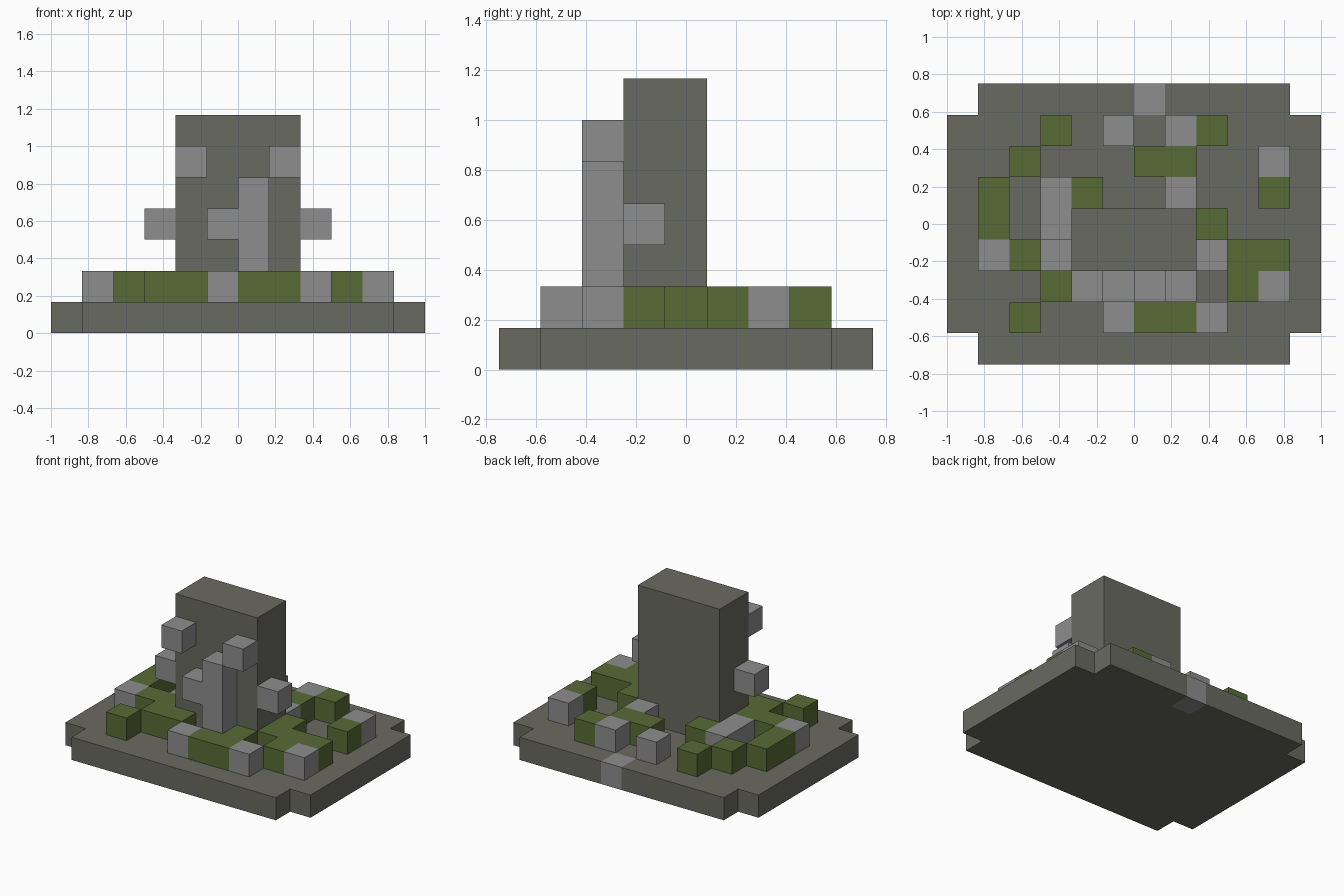
import bpy
import bmesh
from mathutils import Vector

if "Cube" in bpy.data.objects:
    bpy.data.objects.remove(bpy.data.objects["Cube"], do_unlink=True)

CELL = 1 / 6
ORIGIN = Vector((-1, -0.75, 0))


def material(name, rgb):
    mat = bpy.data.materials.new(name)
    mat.use_nodes = True
    linear = [((c / 255 + 0.055) / 1.055) ** 2.4 for c in rgb] + [1]
    mat.diffuse_color = linear
    mat.node_tree.nodes["Principled BSDF"].inputs["Base Color"].default_value = linear
    return mat


dark_stone = material("dark stone", (106, 106, 98))
light_stone = material("light stone", (141, 141, 141))
moss = material("moss green", (89, 107, 53))


def point(i, j, k):
    """Grid corner to model position."""
    return ORIGIN + Vector((i, j, k)) * CELL


def finish(bm, name, mat):
    bmesh.ops.remove_doubles(bm, verts=bm.verts, dist=0.001)
    bmesh.ops.recalc_face_normals(bm, faces=bm.faces)
    mesh = bpy.data.meshes.new(name)
    bm.to_mesh(mesh)
    bm.free()
    mesh.materials.append(mat)
    obj = bpy.data.objects.new(name, mesh)
    bpy.context.collection.objects.link(obj)
    return obj


def slab(name, mat, outline, low, high):
    """Extrude a grid outline between two layers."""
    bm = bmesh.new()
    face = bm.faces.new([bm.verts.new(point(i, j, low)) for i, j in outline])
    top = bmesh.ops.extrude_face_region(bm, geom=[face], use_keep_orig=True)
    verts = [v for v in top["geom"] if isinstance(v, bmesh.types.BMVert)]
    bmesh.ops.translate(bm, verts=verts, vec=(0, 0, (high - low) * CELL))
    return finish(bm, name, mat)


def blocks(name, mat, cells):
    """Join unit blocks, leaving out the faces they share."""
    cells = set(cells)
    bm = bmesh.new()
    for cell in cells:
        for axis in range(3):
            for side in (0, 1):
                near = list(cell)
                near[axis] += 2 * side - 1
                if tuple(near) in cells:
                    continue
                corners = []
                for a, b in ((0, 0), (1, 0), (1, 1), (0, 1)):
                    c = list(cell)
                    c[axis] += side
                    c[(axis + 1) % 3] += a
                    c[(axis + 2) % 3] += b
                    corners.append(bm.verts.new(point(*c)))
                if not side:
                    corners.reverse()
                bm.faces.new(corners)
    return finish(bm, name, mat)


# Base slab with stepped corners and a notch for the inlaid back stone
slab("base_slab", dark_stone,
     [(1, 0), (11, 0), (11, 1), (12, 1), (12, 8), (11, 8), (11, 9), (7, 9),
      (7, 8), (6, 8), (6, 9), (1, 9), (1, 8), (0, 8), (0, 1), (1, 1)], 0, 1)
blocks("inlaid_back_stone", light_stone, [(6, 8, 0)])

# Central tower
slab("tower", dark_stone, [(4, 3), (8, 3), (8, 5), (4, 5)], 1, 7)

# Rubble lying on the base, back row first: M is moss, S is light stone
RUBBLE = [
    "...M.S.SM...",
    "..M...MM..S.",
    ".M.SM..S..M.",
    ".M.S....M...",
    ".SMM....MMM.",
    "...MM.SM.MS.",
    "..M..SMMS...",
]


def rubble(letter):
    return [(i, 7 - r, 1) for r, row in enumerate(RUBBLE)
            for i, ch in enumerate(row) if ch == letter]


blocks("moss_rubble", moss, rubble("M"))

# Front pillar rises out of the stone rubble, with one block at its side
pillar = [(6, 2, k) for k in range(2, 5)] + [(5, 2, 3)]
blocks("stone_rubble_and_pillar", light_stone, rubble("S") + pillar)

# Blocks sticking out of the tower, in mirrored pairs
for side, low, high in (("right", 4, 3), ("left", 7, 8)):
    blocks(side + "_front_block", light_stone, [(low, 2, 5)])
    blocks(side + "_side_block", light_stone, [(high, 3, 3)])
